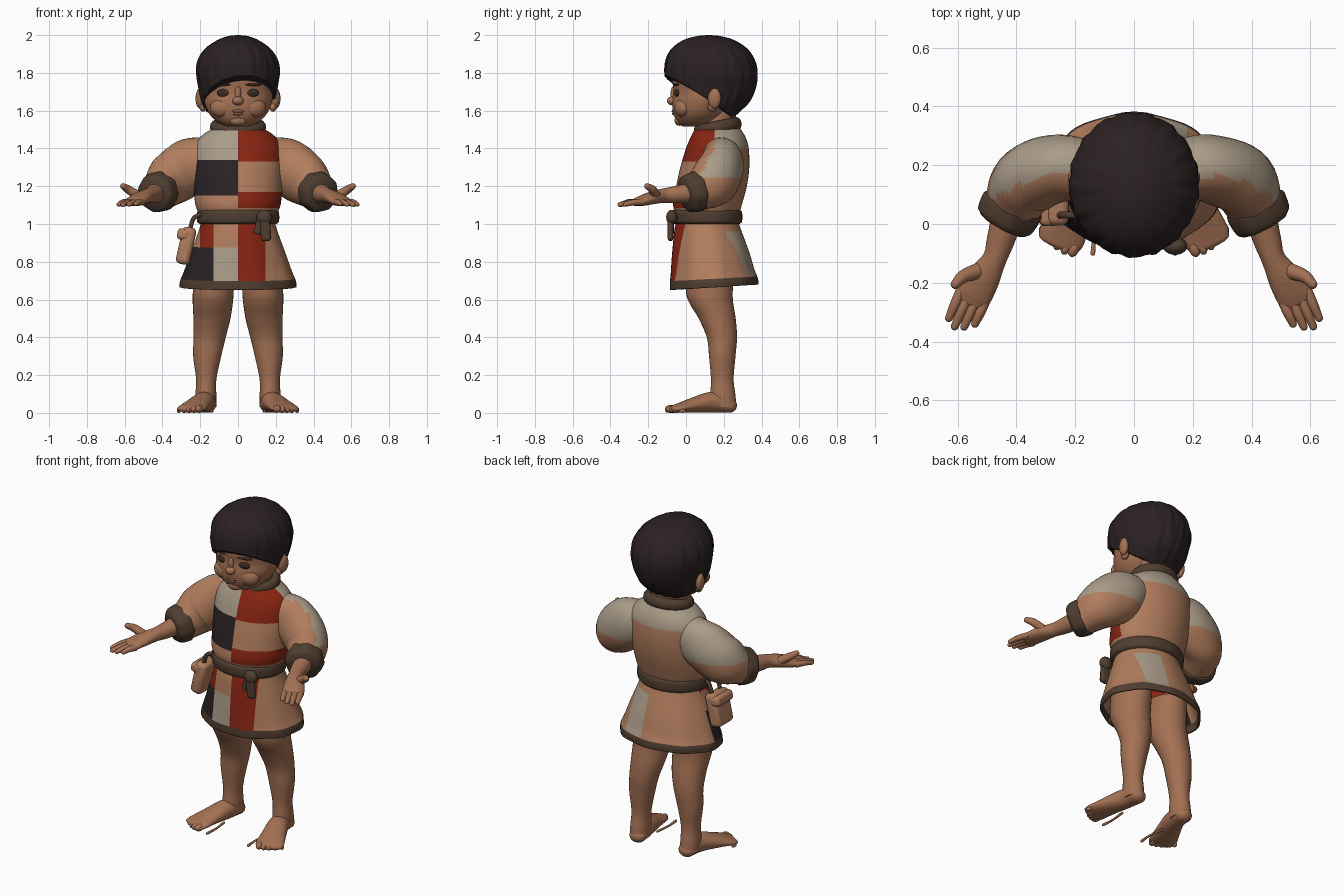
import bpy, bmesh, math
from mathutils import Vector, Matrix

if "Cube" in bpy.data.objects:
    bpy.data.objects.remove(bpy.data.objects["Cube"], do_unlink=True)


def material(name, *rgb):
    m = bpy.data.materials.new(name)
    m.use_nodes = True
    m.diffuse_color = (*rgb, 1)
    m.node_tree.nodes["Principled BSDF"].inputs["Base Color"].default_value = (*rgb, 1)
    return m


SKIN = material("skin", 0.37, 0.165, 0.088)
TAN = material("tan_cloth", 0.44, 0.205, 0.11)
CREAM = material("cream_cloth", 0.40, 0.33, 0.245)
RED = material("red_cloth", 0.25, 0.018, 0.006)
DARK = material("dark_cloth", 0.024, 0.016, 0.019)
TRIM = material("brown_trim", 0.08, 0.048, 0.03)
HAIR = material("black_hair", 0.024, 0.015, 0.016)
EYE = material("dark_eye", 0.045, 0.024, 0.018)
LIP = material("lip", 0.29, 0.11, 0.065)
CLOTH = [TAN, CREAM, RED, DARK, TRIM]


def finish(name, bm, mats):
    mesh = bpy.data.meshes.new(name)
    bm.to_mesh(mesh)
    bm.free()
    for m in mats:
        mesh.materials.append(m)
    mesh.shade_smooth()
    mesh.set_sharp_from_angle(angle=0.9)
    ob = bpy.data.objects.new(name, mesh)
    bpy.context.collection.objects.link(ob)
    return ob


def spline(keys, n=6):
    k = [Vector(p) for p in keys]
    k = [2 * k[0] - k[1]] + k + [2 * k[-1] - k[-2]]
    out = []
    for a, b, c, d in zip(k, k[1:], k[2:], k[3:]):
        for i in range(n):
            t = i / n
            out.append(0.5 * (2 * b + (c - a) * t + (2 * a - 5 * b + 4 * c - d) * t * t
                              + (3 * b - a - 3 * c + d) * t ** 3))
    return out + [k[-2]]


def tube_bm(keys, flat=False, cap=True, rounded=False, seg=32, ripple=None):
    """Sweep ellipses along keys of (x, y, z, radius_a, radius_b)."""
    pts = spline(keys)
    rings = []
    for i, p in enumerate(pts):
        d = (pts[min(i + 1, len(pts) - 1)] - pts[max(i - 1, 0)])
        d = Vector(d[:3]).normalized()
        u, v = Vector((1, 0, 0)), Vector((0, 1, 0))
        if not flat:
            u = d.cross(Vector((0, 0, 1))).normalized()
            v = u.cross(d)
        rings.append((Vector(p[:3]), u, v, p[3], p[4], d))
    if rounded:
        for end, sign in ((0, -1), (-1, 1)):
            c, u, v, a, b, d = rings[end]
            extra = [(c + d * sign * min(a, b) * math.sin(t), u, v, a * math.cos(t),
                      b * math.cos(t), d) for t in (0.4, 0.8, 1.2, 1.5)]
            rings = extra[::-1] + rings if sign < 0 else rings + extra
    bm = bmesh.new()
    loops = []
    for c, u, v, a, b, d in rings:
        loop = []
        for j in range(seg):
            t = math.tau * j / seg
            s = 1 + (ripple(t, c.z) if ripple else 0)
            loop.append(bm.verts.new(c + (u * a * math.cos(t) + v * b * math.sin(t)) * s))
        loops.append(loop)
    for lo, hi in zip(loops, loops[1:]):
        for j in range(seg):
            k = (j + 1) % seg
            bm.faces.new((lo[j], lo[k], hi[k], hi[j]))
    if cap:
        bm.faces.new(loops[0])
        bm.faces.new(loops[-1])
    bmesh.ops.recalc_face_normals(bm, faces=bm.faces[:])
    return bm


def tube(name, keys, mat, **kw):
    return finish(name, tube_bm(keys, **kw), [mat])


def body(keys):
    """Turn (z, half_width, front_y, back_y) into ellipse keys."""
    return [(0, (f + b) / 2, z, w, (b - f) / 2) for z, w, f, b in keys]


def paint(bm, cuts, rule):
    for co, no in cuts:
        bmesh.ops.bisect_plane(bm, geom=bm.verts[:] + bm.edges[:] + bm.faces[:],
                               plane_co=co, plane_no=no, dist=1e-5)
    bm.normal_update()
    for f in bm.faces:
        f.material_index = CLOTH.index(rule(f.calc_center_median(), f.normal))


def cuts(axis, *values):
    no = Vector([float(axis == a) for a in "xyz"])
    return [(no * v, no) for v in values]


def blob(name, loc, size, mat, rot=0.0):
    bm = bmesh.new()
    bmesh.ops.create_uvsphere(bm, u_segments=20, v_segments=12, radius=1)
    bm.transform(Matrix.Translation(loc) @ Matrix.Rotation(rot, 4, "Z")
                 @ Matrix.Diagonal((*size, 1)))
    return finish(name, bm, [mat])


def box(name, loc, size, mat, tilt=0.0, bevel=0.015):
    bm = bmesh.new()
    bmesh.ops.create_cube(bm, size=1)
    bm.transform(Matrix.Translation(loc) @ Matrix.Rotation(tilt, 4, "Y")
                 @ Matrix.Diagonal((*size, 1)))
    ob = finish(name, bm, [mat])
    mod = ob.modifiers.new("soft_edges", "BEVEL")
    mod.width, mod.segments = bevel, 3
    return ob


# Tunic top with patchwork
def torso_rule(c, n):
    if c.y > 0.15:
        return CREAM if c.z > 1.4 else TAN
    if c.x < 0:
        return CREAM if c.z > 1.34 else DARK if c.z > 1.15 else TAN
    return RED if c.z > 1.33 or 1.085 < c.z < 1.17 else TAN


bm = tube_bm(body([(1.03, .195, -.045, .275), (1.1, .225, -.068, .295), (1.2, .235, -.052, .322),
                   (1.3, .24, -.03, .335), (1.4, .235, 0, .332), (1.46, .2, .025, .315),
                   (1.51, .13, .05, .285)]), flat=True, seg=48)
paint(bm, cuts("x", 0) + cuts("y", .15) + cuts("z", 1.085, 1.15, 1.17, 1.33, 1.34, 1.4), torso_rule)
finish("tunic_top", bm, CLOTH)


# Skirt with patchwork and hem
def skirt_rule(c, n):
    if c.z < 0.71:
        return TRIM
    if c.y > 0.15:
        return CREAM if 0.05 < c.x < 0.18 and c.z < 0.96 else TAN
    if c.x > 0.145:
        return TAN
    if c.x > 0:
        return RED
    if c.x > -0.13:
        return CREAM if c.z < 0.88 else TAN
    return DARK if c.z < 0.88 else RED if c.x > -0.2 else TAN


bm = tube_bm(body([(.665, .308, -.088, .38), (.7, .305, -.088, .378), (.75, .285, -.083, .36),
                   (.85, .25, -.075, .332), (.98, .203, -.06, .287), (1.04, .19, -.04, .27)]),
             flat=True, cap=False, seg=64,
             ripple=lambda t, z: 0.012 * (1.04 - z) / 0.37 * math.sin(9 * t))
paint(bm, cuts("x", -.2, -.13, 0, .05, .145, .18) + cuts("y", .15) + cuts("z", .71, .88, .96), skirt_rule)
for v in bm.verts:
    v.co.z += 0.06 * (v.co.y - 0.15) * (1.04 - v.co.z) / 0.37
skirt = finish("skirt", bm, CLOTH)
mod = skirt.modifiers.new("cloth_thickness", "SOLIDIFY")
mod.thickness = 0.012

# Belt, knot, pouch
tube("belt", body([(1.0, .203, -.06, .285), (1.015, .217, -.073, .297), (1.06, .217, -.075, .297),
                   (1.078, .205, -.06, .285)]), TRIM, flat=True, seg=48)
blob("belt_knot", (.14, -.075, 1.035), (.042, .03, .04), TRIM)
box("belt_tail", (.145, -.082, .975), (.055, .03, .13), TRIM, tilt=-.08)
box("belt_tail_short", (.11, -.075, .985), (.04, .025, .08), TRIM, tilt=.25, bevel=.01)
box("pouch", (-.275, .07, .885), (.075, .15, .2), TAN, tilt=.22, bevel=.025)
box("pouch_flap", (-.29, .07, .945), (.065, .155, .06), TAN, tilt=.22, bevel=.02)
for y in (.03, .11):
    tube("pouch_strap", [(-.2, y, 1.05, .012, .012), (-.235, y, 1.03, .012, .012),
                         (-.255, y, .97, .012, .012)], TRIM, rounded=True, seg=10)

# Collar and neck
bm = bmesh.new()
ring = [(0.122 * math.cos(math.tau * i / 40), 0.122 * math.sin(math.tau * i / 40)) for i in range(40)]
loops = []
for x, y in ring:
    out = Vector((x, y, 0)).normalized()
    loops.append([bm.verts.new(Vector((x, y, 0)) + out * 0.027 * math.cos(a)
                               + Vector((0, 0, 0.034 * math.sin(a))))
                  for a in (math.tau * k / 12 for k in range(12))])
for i in range(40):
    p, q = loops[i], loops[(i + 1) % 40]
    for k in range(12):
        bm.faces.new((p[k], q[k], q[(k + 1) % 12], p[(k + 1) % 12]))
bm.transform(Matrix.Translation((0, .168, 1.512)) @ Matrix.Rotation(.2, 4, "X")
             @ Matrix.Diagonal((1, .86, 1, 1)))
finish("collar", bm, [TRIM])
tube("neck", body([(1.44, .11, .06, .27), (1.52, .1, .07, .26), (1.62, .1, .07, .27)]), SKIN, flat=True)

# Head and face
tube("head", body([(1.515, .05, -.015, .1), (1.535, .1, -.043, .16), (1.58, .15, -.066, .21),
                   (1.64, .178, -.073, .25), (1.7, .186, -.066, .28), (1.78, .19, -.07, .3),
                   (1.87, .16, -.03, .28), (1.93, .08, .04, .2)]), SKIN, flat=True, seg=48)
blob("nose", (0, -.071, 1.652), (.03, .03, .024), SKIN)
blob("nose_bridge", (0, -.066, 1.69), (.016, .016, .04), SKIN)
blob("chin", (0, -.036, 1.548), (.045, .025, .028), SKIN)
blob("upper_lip", (0, -.064, 1.598), (.034, .012, .009), LIP)
blob("lower_lip", (0, -.061, 1.584), (.028, .013, .009), LIP)

# Hair cap trimmed along a sloping hairline
bm = tube_bm(body([(1.55, .13, .0, .235), (1.6, .17, -.04, .29), (1.65, .192, -.08, .338),
                   (1.72, .208, -.105, .37), (1.8, .221, -.113, .38), (1.87, .21, -.105, .362),
                   (1.93, .17, -.073, .32), (1.975, .105, -.01, .25), (1.995, .05, .06, .18),
                   (2.0, .008, .11, .13)]), flat=True, seg=128,
             ripple=lambda t, z: .011 * math.sin(17 * t + 9 * z) + .007 * math.sin(29 * t - 14 * z))
cut = bmesh.ops.bisect_plane(bm, geom=bm.verts[:] + bm.edges[:] + bm.faces[:], plane_co=(0, -.11, 1.782),
                             plane_no=(-.12, .64, 1), clear_inner=True)
bmesh.ops.holes_fill(bm, edges=[e for e in cut["geom_cut"] if isinstance(e, bmesh.types.BMEdge)], sides=0)
finish("hair", bm, [HAIR])

# Paired parts
for side, s in (("left", 1), ("right", -1)):
    def flip(keys, s=s):
        return [(s * k[0], *k[1:]) for k in keys]

    blob(side + "_eye", (s * .08, -.05, 1.694), (.033, .009, .02), EYE, s * .28)
    blob(side + "_brow", (s * .082, -.052, 1.738), (.045, .01, .007), EYE, s * .28)
    blob(side + "_cheek", (s * .09, -.02, 1.615), (.06, .04, .05), SKIN, s * .3)
    blob(side + "_ear", (s * .2, .15, 1.665), (.024, .036, .055), SKIN, s * -.25)
    blob(side + "_ear_lobe", (s * .185, .14, 1.62), (.02, .025, .025), SKIN)

    # Sleeve, cuff, arm
    bm = tube_bm(flip([(.14, .18, 1.36, .1, .11), (.25, .19, 1.31, .115, .145), (.36, .15, 1.23, .12, .14),
                       (.41, .07, 1.175, .1, .105), (.433, .03, 1.165, .09, .092)]),
                 ripple=lambda t, z: .012 * math.sin(60 * z + 3 * t))
    paint(bm, cuts("z", 1.245), lambda c, n: CREAM if c.z > 1.245 and n.y > -.3 else TAN)
    finish(side + "_sleeve", bm, CLOTH)
    tube(side + "_cuff", flip([(.408, .075, 1.175, .095, .098), (.415, .06, 1.172, .107, .108),
                               (.437, .015, 1.162, .102, .1), (.446, -.002, 1.158, .085, .085)]),
         TRIM, ripple=lambda t, z: .025 * math.sin(8 * t))
    tube(side + "_forearm_and_palm", flip([
        (.43, .03, 1.165, .055, .055), (.455, -.06, 1.155, .047, .045), (.475, -.12, 1.15, .041, .038),
        (.51, -.18, 1.138, .056, .034), (.542, -.235, 1.122, .062, .027),
        (.556, -.26, 1.115, .058, .021)]), SKIN, rounded=True)
    across, along = Vector((.9, .42, 0)), Vector((.4, -.9, -.12))
    for i, length in enumerate((.08, .105, .118, .1)):
        start = Vector((.55, -.25, 1.116)) + across * (-.045 + .03 * i)
        tip = start + along * length
        mid = (start + tip) / 2 + Vector((0, 0, .004))
        tube(f"{side}_finger_{i + 1}", flip([(*start, .018, .018), (*mid, .017, .016), (*tip, .013, .012)]),
             SKIN, rounded=True, seg=12)
    tube(side + "_thumb", flip([(.53, -.16, 1.15, .028, .026), (.58, -.178, 1.182, .022, .022),
                                (.608, -.205, 1.2, .016, .016)]), SKIN, rounded=True, seg=16)

    # Leg, foot, toes
    tube(side + "_leg", flip([
        (.125, .13, .78, .105, .13), (.132, .125, .62, .108, .122), (.138, .165, .5, .098, .098),
        (.15, .19, .4, .085, .08), (.163, .192, .3, .074, .07), (.168, .192, .18, .054, .06),
        (.17, .195, .1, .055, .066), (.17, .2, .03, .055, .068)]), SKIN, flat=True)
    tube(side + "_foot", flip([
        (.166, .23, .04, .05, .04), (.18, .14, .056, .058, .055), (.215, .04, .041, .07, .04),
        (.243, -.035, .026, .08, .025), (.255, -.065, .02, .074, .019)]), SKIN, rounded=True)
    for i in range(5):
        r = .026 - .003 * i
        blob(f"{side}_toe_{i + 1}", (s * (.205 + .027 * i), -.082 + .004 * i * i, r * .8),
             (r * .75, r * 1.2, r * .8), SKIN, s * .3)
    tube(side + "_sole_strip", flip([(.14, -.1, .009, .008, .008), (.135, -.02, .009, .006, .006),
                                     (.145, .07, .009, .007, .007)]), SKIN, rounded=True, seg=8)
